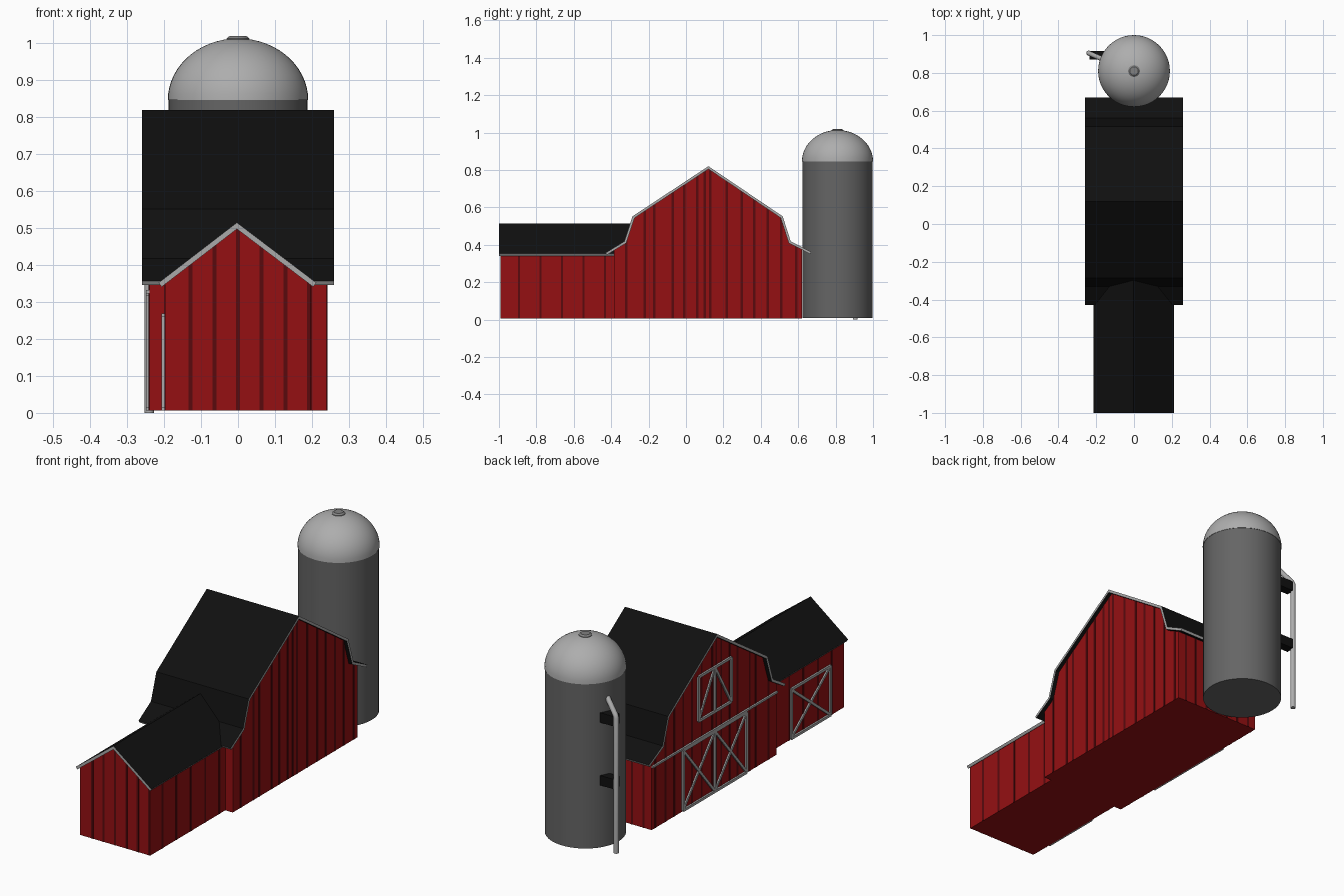
import bpy, bmesh, math
from mathutils import Vector

if "Cube" in bpy.data.objects:
    bpy.data.objects.remove(bpy.data.objects["Cube"])


def material(name, r, g, b):
    m = bpy.data.materials.new(name)
    m.use_nodes = True
    m.diffuse_color = (r, g, b, 1)
    m.node_tree.nodes["Principled BSDF"].inputs["Base Color"].default_value = (r, g, b, 1)
    return m


red = material("barn red", 0.30, 0.005, 0.006)
dark_red = material("groove red", 0.10, 0.003, 0.004)
black = material("roof black", 0.005, 0.005, 0.005)
trim = material("trim grey", 0.40, 0.40, 0.40)
silo_grey = material("silo grey", 0.13, 0.13, 0.13)
dome_grey = material("dome grey", 0.42, 0.42, 0.42)
cap_grey = material("cap grey", 0.22, 0.22, 0.22)


def finish(name, bm, *mats):
    bmesh.ops.recalc_face_normals(bm, faces=bm.faces)
    mesh = bpy.data.meshes.new(name)
    bm.to_mesh(mesh)
    bm.free()
    for m in mats:
        mesh.materials.append(m)
    ob = bpy.data.objects.new(name, mesh)
    bpy.context.collection.objects.link(ob)
    return ob


def place(axis, u, z, t):
    return (t, u, z) if axis == "x" else (u, t, z)


def prism(name, pts, axis, a, b, mat):
    """Extrude a (u, z) outline along an axis from a to b."""
    bm = bmesh.new()
    lo = [bm.verts.new(place(axis, u, z, a)) for u, z in pts]
    hi = [bm.verts.new(place(axis, u, z, b)) for u, z in pts]
    bm.faces.new(lo)
    bm.faces.new(hi)
    n = len(pts)
    for i in range(n):
        j = (i + 1) % n
        bm.faces.new((lo[i], lo[j], hi[j], hi[i]))
    return finish(name, bm, mat)


def inset(pts, d):
    """Move a left-to-right roof line inwards by d."""
    vs = [Vector(p) for p in pts]
    out = []
    for i, p in enumerate(vs):
        segs = [(vs[k + 1] - vs[k]).normalized() for k in (i - 1, i) if 0 <= k < len(vs) - 1]
        normals = [Vector((s.y, -s.x)) for s in segs]
        m = sum(normals, Vector((0, 0))).normalized()
        out.append(tuple(p + m * d / m.dot(normals[0])))
    return out


def height(line, u):
    for (u0, z0), (u1, z1) in zip(line, line[1:]):
        if u0 <= u <= u1:
            return z0 + (z1 - z0) * (u - u0) / (u1 - u0)
    return line[0][1] if u < line[0][0] else line[-1][1]


def roof(name, line, axis, a, b, thick=0.013):
    """Black roof sheet with grey cut edges."""
    low = inset(line, thick)
    bm = bmesh.new()
    rows = [[bm.verts.new(place(axis, u, z, t)) for u, z in pts]
            for pts in (line, low) for t in (a, b)]
    ta, tb, la, lb = rows
    for i in range(len(line) - 1):
        j = i + 1
        for p, q, edge in ((ta, tb, 0), (la, lb, 0), (ta, la, 1), (tb, lb, 1)):
            bm.faces.new((p[i], p[j], q[j], q[i])).material_index = edge
    for k in (0, -1):
        bm.faces.new((ta[k], tb[k], lb[k], la[k])).material_index = 1
    return finish(name, bm, black, trim)


def walls(name, line, u0, u1, axis, a, b):
    low = inset(line, 0.01)
    mid = [p for p in low if u0 < p[0] < u1]
    top = [(u0, height(low, u0))] + mid + [(u1, height(low, u1))]
    prism(name, [(u0, BASE)] + top + [(u1, BASE)], axis, a, b, red)


def grooves(name, us, line, axis, t, width=0.013):
    """Dark board joints, as thin plates on a wall."""
    for u in us:
        l, r = u - width / 2, u + width / 2
        pts = [(l, BASE), (l, height(line, l) - 0.012), (r, height(line, r) - 0.012), (r, BASE)]
        prism(name, pts, axis, t - 0.0015, t + 0.0015, dark_red)


def bar(name, p, q, x, width=0.013):
    """Flat trim board between two (y, z) points on a left or right wall."""
    p, q = Vector(p), Vector(q)
    d = (q - p).normalized()
    n = Vector((-d.y, d.x)) * width / 2
    prism(name, [p + n, q + n, q - n, p - n], "x", x - 0.009, x + 0.002, trim)


def door(name, y0, y1, z0, z1, x, braces):
    for y in (y0, y1):
        bar(name + "_upright", (y, z0), (y, z1), x)
    for z in (z0, z1):
        bar(name + "_rail", (y0, z), (y1, z), x)
    if "/" in braces:
        bar(name + "_brace", (y0, z0), (y1, z1), x + 0.001)
    if "\\" in braces:
        bar(name + "_brace", (y0, z1), (y1, z0), x + 0.002)


BASE = 0.006
WALL = 0.24
SIDE = 0.198

# Main barn with a flared gambrel roof
main_line = [(-0.43, 0.357), (-0.33, 0.418), (-0.286, 0.552), (0.12, 0.82),
             (0.517, 0.552), (0.56, 0.418), (0.67, 0.362)]
walls("main_walls", main_line, -0.385, 0.62, "x", -WALL, WALL)
roof("main_roof", main_line, "x", -0.26, 0.26)
boards = [-0.32, -0.22, -0.17, -0.07, -0.01, 0.06, 0.1, 0.13, 0.217, 0.297, 0.366, 0.436, 0.51, 0.59]
for x in (-WALL, WALL):
    grooves("main_groove", boards, main_line, "x", x)
flat = [(-1, 0.385), (1, 0.385)]
grooves("back_groove", [i * 0.065 for i in range(-3, 4)], flat, "y", 0.62, 0.011)

# Front annex with a plain gable roof
annex_line = [(-0.215, 0.352), (-0.003, 0.515), (0.212, 0.352)]
walls("annex_walls", annex_line, -SIDE, SIDE, "y", -0.99, -0.3)
roof("annex_roof", annex_line, "y", -1.0, -0.29, 0.014)
grooves("front_groove", [i * 0.064 for i in range(-2, 4)], annex_line, "y", -0.99, 0.011)
eave = [(-1, 0.36), (1, 0.36)]
for x in (-SIDE, SIDE):
    grooves("annex_groove", [-0.893 + i * 0.115 for i in range(5)], eave, "x", x)

# Doors on the right-hand walls
for y0, y1, loft in ((-0.14, 0.116, "/"), (0.116, 0.372, "\\")):
    door("barn_door", y0, y1, 0.013, 0.318, -WALL, "/\\")
    inner = (-0.015, 0.116) if loft == "/" else (0.116, 0.247)
    door("loft_door", *inner, 0.42, 0.645, -WALL, loft)
bar("door_track", (-0.385, 0.328), (0.62, 0.328), -WALL, 0.01)
door("annex_door", -0.875, -0.558, 0.013, 0.262, -SIDE, "/\\")


def lathe(name, profile, mat):
    """Spin an (r, z) profile about the silo axis."""
    bm = bmesh.new()
    vs = [bm.verts.new((r, SILO_Y, z)) for r, z in profile]
    es = [bm.edges.new(pair) for pair in zip(vs, vs[1:])]
    bmesh.ops.spin(bm, geom=vs + es, cent=(0, SILO_Y, 0), axis=(0, 0, 1),
                   angle=math.tau, steps=48, use_duplicate=False)
    bmesh.ops.remove_doubles(bm, verts=bm.verts, dist=0.0002)
    ob = finish(name, bm, mat)
    bpy.ops.object.select_all(action="DESELECT")
    ob.select_set(True)
    bpy.context.view_layer.objects.active = ob
    bpy.ops.object.shade_smooth_by_angle(angle=math.radians(35))


# Silo
SILO_Y = 0.81
lathe("silo_body", [(0, 0.008), (0.188, 0.008), (0.188, 0.85), (0, 0.85)], silo_grey)
arc = [math.radians(a) for a in range(0, 91, 6)]
lathe("silo_dome", [(0, 0.846)] + [(0.19 * math.cos(a), 0.846 + 0.167 * math.sin(a)) for a in arc],
      dome_grey)
lathe("silo_cap", [(0, 1.0), (0.031, 1.0), (0.031, 1.013), (0.022, 1.02), (0, 1.02)], cap_grey)

# Filling pipe with its brackets
curve = bpy.data.curves.new("filling_pipe", "CURVE")
curve.dimensions = "3D"
curve.bevel_depth = 0.013
curve.bevel_resolution = 3
curve.use_fill_caps = True
path = [(-0.24, 0.905, 0), (-0.24, 0.905, 0.685), (-0.234, 0.902, 0.7), (-0.165, 0.872, 0.765)]
spline = curve.splines.new("POLY")
spline.points.add(len(path) - 1)
for point, co in zip(spline.points, path):
    point.co = (*co, 1)
    point.radius = 1
spline.use_smooth = True
curve.materials.append(dome_grey)
bpy.context.collection.objects.link(bpy.data.objects.new("filling_pipe", curve))
for z in (0.35, 0.67):
    outline = [(0.87, z - 0.025), (0.87, z + 0.025), (0.915, z + 0.025), (0.915, z - 0.025)]
    prism("pipe_bracket", outline, "x", -0.235, -0.15, black)
